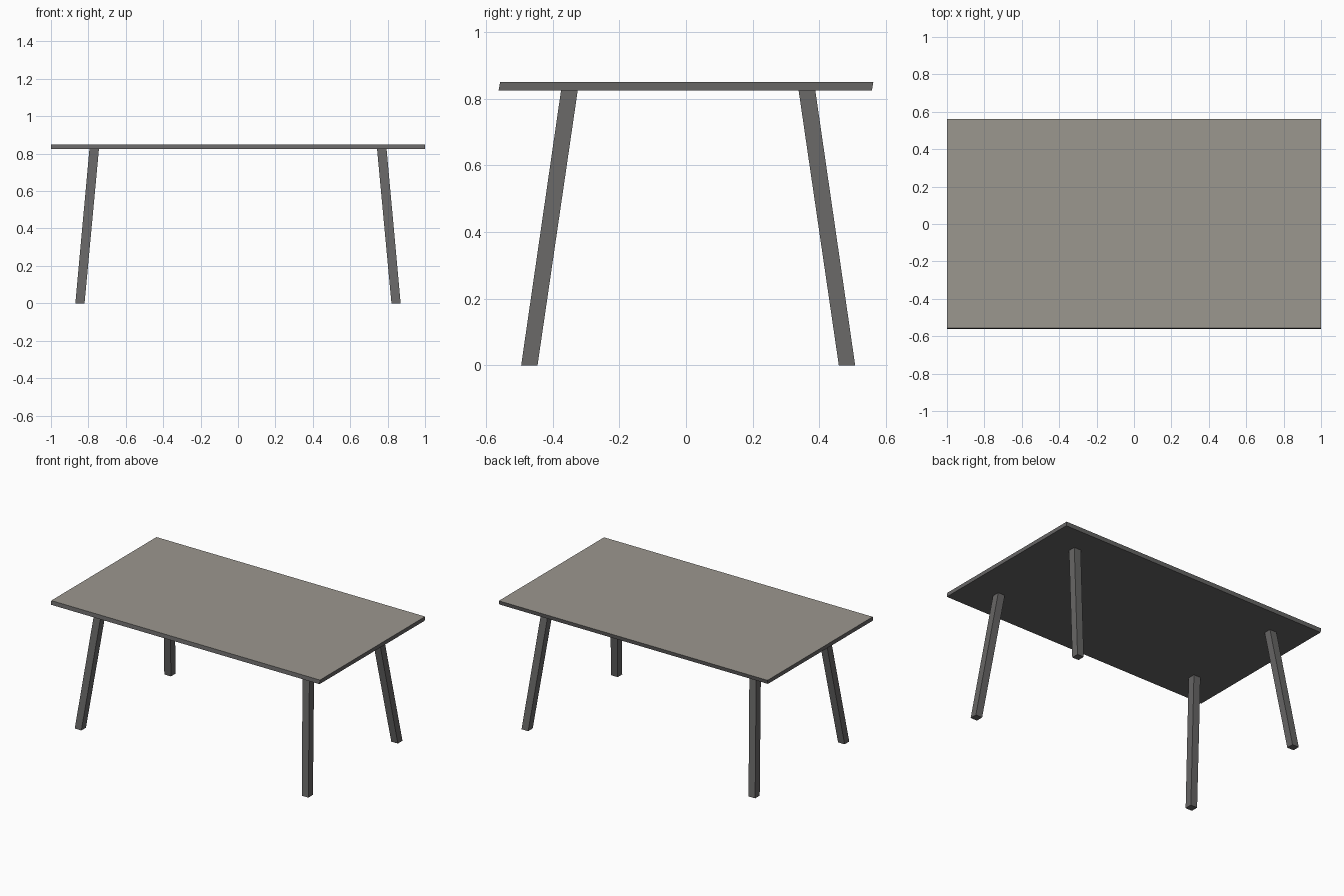
import bpy
import bmesh

if "Cube" in bpy.data.objects:
    bpy.data.objects.remove(bpy.data.objects["Cube"])


def material(name, rgb):
    m = bpy.data.materials.new(name)
    m.diffuse_color = (*rgb, 1.0)
    m.use_nodes = True
    m.node_tree.nodes["Principled BSDF"].inputs["Base Color"].default_value = m.diffuse_color
    return m


stone = material("warm grey surface", (0.33, 0.31, 0.275))
dark = material("dark grey", (0.135, 0.132, 0.131))


def prism(name, low, high, mats):
    """Slanted box between two level rectangles: (cx, cy, width, depth, z)."""
    bm = bmesh.new()
    rings = []
    for cx, cy, w, d, z in (low, high):
        rings.append([bm.verts.new((cx + sx * w / 2, cy + sy * d / 2, z))
                      for sx, sy in ((-1, -1), (1, -1), (1, 1), (-1, 1))])
    a, b = rings
    bm.faces.new(a[::-1])
    bm.faces.new(b)
    for i in range(4):
        j = (i + 1) % 4
        bm.faces.new((a[i], a[j], b[j], b[i]))
    bm.normal_update()
    # upward faces take the last material
    for f in bm.faces:
        f.material_index = len(mats) - 1 if f.normal.z > 0.9 else 0
    me = bpy.data.meshes.new(name)
    bm.to_mesh(me)
    bm.free()
    for m in mats:
        me.materials.append(m)
    ob = bpy.data.objects.new(name, me)
    bpy.context.collection.objects.link(ob)
    return ob


# Table top: thin slab with slightly slanted long edges
prism("table_top", (0, -0.0023, 2.0, 1.1185, 0.824),
      (0, 0.0023, 2.0, 1.1185, 0.85), [dark, stone])

# Four splayed square legs
for sx, side in ((-1, "left"), (1, "right")):
    for sy, end in ((-1, "front"), (1, "back")):
        prism(f"{end}_{side}_leg",
              (sx * 0.845, 0.0065 + sy * 0.476, 0.049, 0.049, 0.0),
              (sx * 0.769, 0.0065 + sy * 0.356, 0.051, 0.050, 0.824), [dark])
